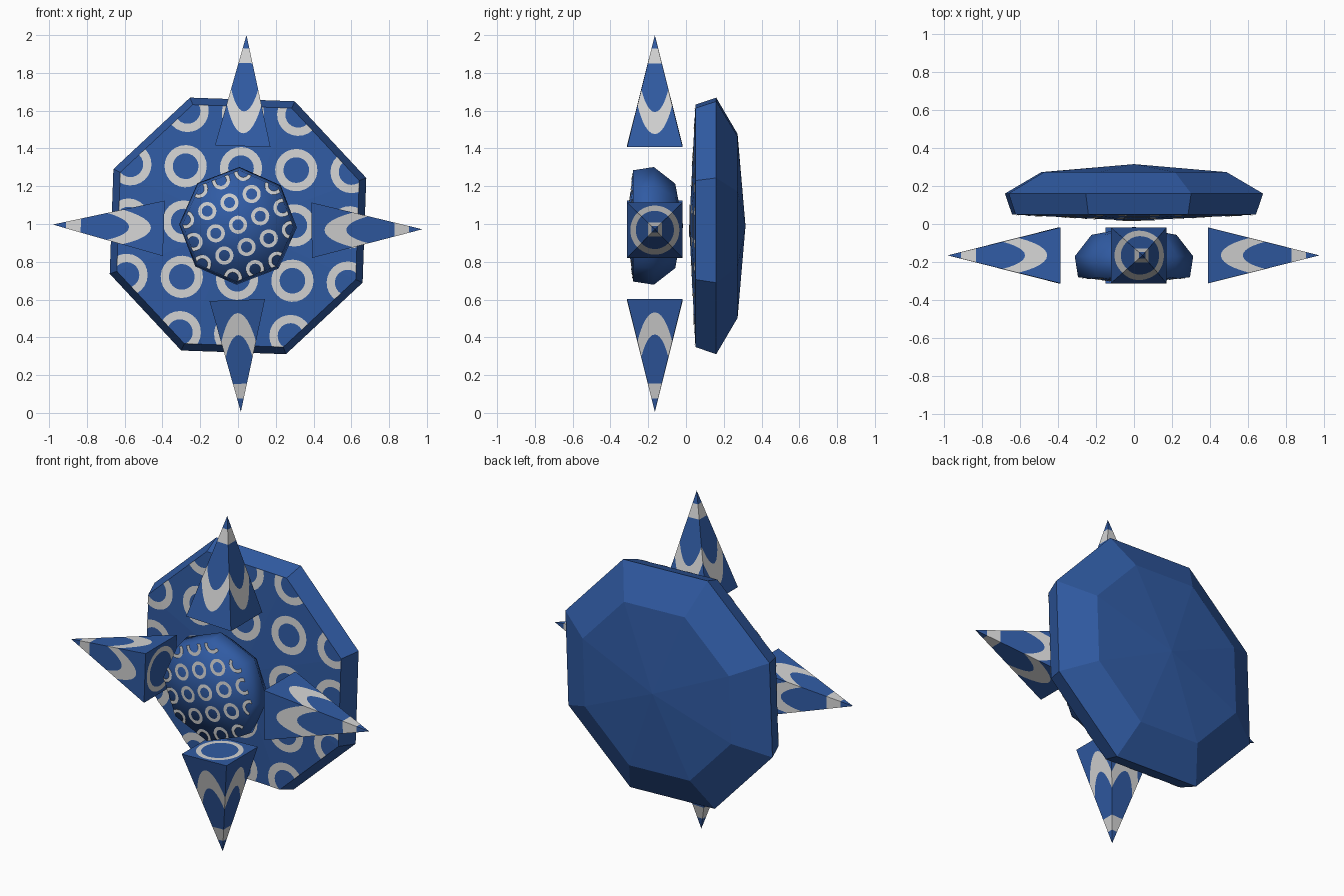
import bpy, bmesh, math
from mathutils import Vector, Matrix

if "Cube" in bpy.data.objects:
    bpy.data.objects.remove(bpy.data.objects["Cube"])


def material(name, color):
    m = bpy.data.materials.new(name)
    m.diffuse_color = (*color, 1)
    m.use_nodes = True
    m.node_tree.nodes["Principled BSDF"].inputs["Base Color"].default_value = m.diffuse_color
    return m


BLUE = material("deep blue", (0.030, 0.105, 0.37))
WHITE = material("pale grey", (0.66, 0.66, 0.66))


def finish(bm, name, mats, smooth=False, matrix=Matrix(), recalc=True):
    if recalc:
        bmesh.ops.recalc_face_normals(bm, faces=bm.faces)
    bm.transform(matrix)
    for f in bm.faces:
        f.smooth = smooth
    me = bpy.data.meshes.new(name)
    bm.to_mesh(me)
    bm.free()
    for m in mats:
        me.materials.append(m)
    ob = bpy.data.objects.new(name, me)
    bpy.context.collection.objects.link(ob)
    return ob


def skin(bm, loops, closed_mats):
    """Join successive loops; a loop of one point is a pole."""
    rows = [[bm.verts.new(p) for p in lp] for lp in loops]
    for a, b, mi in zip(rows, rows[1:], closed_mats):
        n = max(len(a), len(b))
        for i in range(n):
            j = (i + 1) % n
            if len(a) == 1:
                vs = (a[0], b[i], b[j])
            elif len(b) == 1:
                vs = (a[i], b[0], a[j])
            else:
                vs = (a[i], b[i], b[j], a[j])
            bm.faces.new(vs).material_index = mi


# faceted eight-sided disc with a grid of painted rings on the front
PHASE = math.pi / 8
R_FRONT, BULGE = 0.685, 0.033


def disc(name, scale, turn, centre, smooth):
    profile = [(0, -0.148), (R_FRONT, -0.148 + BULGE), (0.725, -0.005), (0.52, 0.108), (0, 0.150)]
    loops = []
    for r, y in profile:
        if r == 0:
            loops.append([(0, y, 0)])
        else:
            loops.append([(r * math.cos(PHASE + k * math.pi / 4), y,
                           r * math.sin(PHASE + k * math.pi / 4)) for k in range(8)])
    place = (Matrix.Translation(centre) @ Matrix.Rotation(-turn, 4, 'Y')
             @ Matrix.Diagonal((scale, 1, scale, 1)))
    bm = bmesh.new()
    skin(bm, loops, [0] * 4)
    finish(bm, name, [BLUE], smooth, place)

    # painted rings, draped on the shallow front and trimmed at the rim
    apothem = R_FRONT * math.cos(PHASE)

    def drape(x, z):
        d = max(x * math.cos(k * math.pi / 4) + z * math.sin(k * math.pi / 4) for k in range(8))
        return (x, -0.148 + BULGE * d / apothem - 0.003, z)

    bm = bmesh.new()
    n = 24
    for i in range(-2, 3):
        for j in range(-2, 3):
            cx, cz = 0.005 + i * 0.293, 0.013 + j * 0.293
            ring = []
            for k in range(n):
                c, s = math.cos(2 * math.pi * k / n), math.sin(2 * math.pi * k / n)
                ring.append([bm.verts.new(drape(cx + r * c, cz + r * s)) for r in (0.068, 0.112)])
            for k in range(n):
                a, b = ring[k], ring[(k + 1) % n]
                bm.faces.new((a[0], a[1], b[1], b[0]))
    for k in range(8):
        d = Vector((math.cos(k * math.pi / 4), 0, math.sin(k * math.pi / 4)))
        bmesh.ops.bisect_plane(bm, geom=bm.verts[:] + bm.edges[:] + bm.faces[:],
                               plane_co=d * apothem, plane_no=d, clear_outer=True)
    for f in bm.faces:
        f.normal_update()
        if f.normal.y > 0:
            f.normal_flip()
    finish(bm, name + "_rings", [WHITE], smooth, place, recalc=False)


disc("back_plate", 1.0, math.radians(-2), (0, 0.165, 0.99), False)
disc("centre_boss", 0.43, math.radians(21), (0, -0.165, 0.99), True)


# square spike with a round band, a band near the tip and a ring on the base
HALF = 0.147


def spike(name, base, tip):
    base, tip = Vector(base), Vector(tip)
    height = (tip - base).length
    n = 48

    def loop(r, square, on_base):
        pts = []
        for k in range(n):
            a = 2 * math.pi * k / n
            c, s = math.cos(a), math.sin(a)
            q = r / max(abs(c), abs(s)) if square else r
            x, y = q * c, q * s
            w = max(abs(x), abs(y))
            pts.append((x, y, 0 if on_base else height * (1 - w / HALF)))
        return pts

    loops = [[(0, 0, height)], loop(0.0175, True, False), loop(0.037, True, False),
             loop(0.101, False, False), loop(0.130, False, False), loop(HALF, True, False),
             loop(0.128, False, True), loop(0.100, False, True), [(0, 0, 0)]]
    bm = bmesh.new()
    skin(bm, loops, [0, 1, 0, 1, 0, 0, 1, 0])
    z = (tip - base).normalized()
    y = Vector((0, 1, 0))
    rot = Matrix((y.cross(z), y, z)).transposed().to_4x4()
    finish(bm, name, [BLUE, WHITE], False, Matrix.Translation(base) @ rot)


Y = -0.165
spike("top_spike", (0.025, Y, 1.412), (0.045, Y, 2.0))
spike("bottom_spike", (-0.004, Y, 0.597), (0.015, Y, 0.005))
spike("left_spike", (-0.393, Y, 0.977), (-0.98, Y, 0.997))
spike("right_spike", (0.39, Y, 0.967), (0.976, Y, 0.972))
